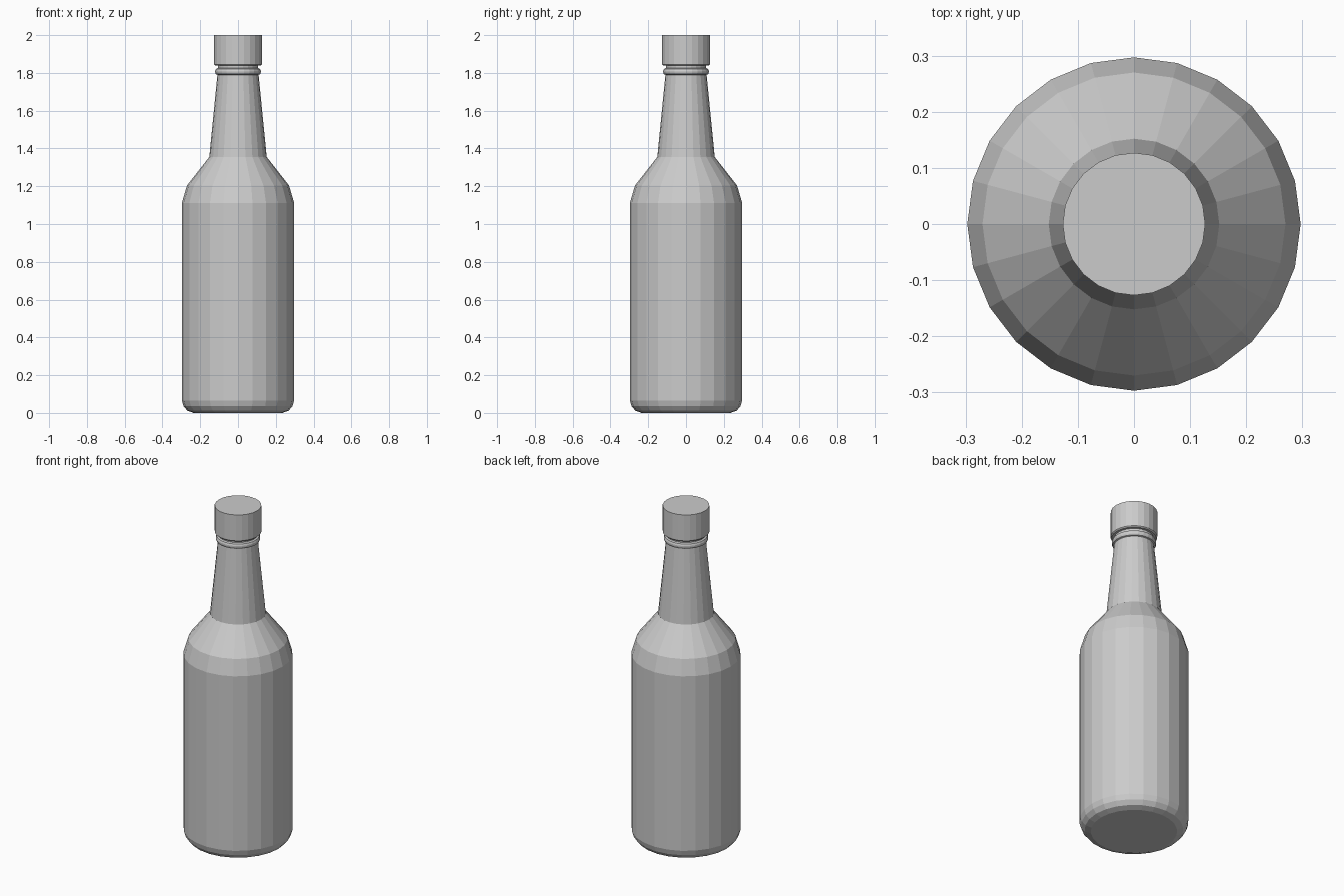
import bpy, bmesh
from math import sin, cos, pi

if "Cube" in bpy.data.objects:
    bpy.data.objects.remove(bpy.data.objects["Cube"])

SIDES = 24


def lathe(name, profile):
    """Revolve a (radius, z) profile into a closed, flat-faced solid."""
    bm = bmesh.new()
    rings = [[bm.verts.new((r * cos(2 * pi * i / SIDES), r * sin(2 * pi * i / SIDES), z))
              for i in range(SIDES)] for r, z in profile]
    for low, high in zip(rings, rings[1:]):
        for i in range(SIDES):
            j = (i + 1) % SIDES
            bm.faces.new((low[i], low[j], high[j], high[i]))
    bm.faces.new(rings[0][::-1])
    bm.faces.new(rings[-1])
    mesh = bpy.data.meshes.new(name)
    bm.to_mesh(mesh)
    bm.free()
    obj = bpy.data.objects.new(name, mesh)
    bpy.context.collection.objects.link(obj)
    return obj


# Bottle: rounded base, straight body, shoulder, tapered neck, bead and throat
lathe("bottle", [
    (0.235, 0.0), (0.268, 0.012), (0.288, 0.036), (0.297, 0.066),
    (0.297, 1.112), (0.270, 1.204), (0.152, 1.355), (0.109, 1.79),
    (0.117, 1.793), (0.121, 1.803), (0.121, 1.811), (0.117, 1.821),
    (0.107, 1.825), (0.107, 1.85),
])

# Cap
lathe("cap", [(0.121, 1.839), (0.127, 1.845), (0.127, 2.0)])
